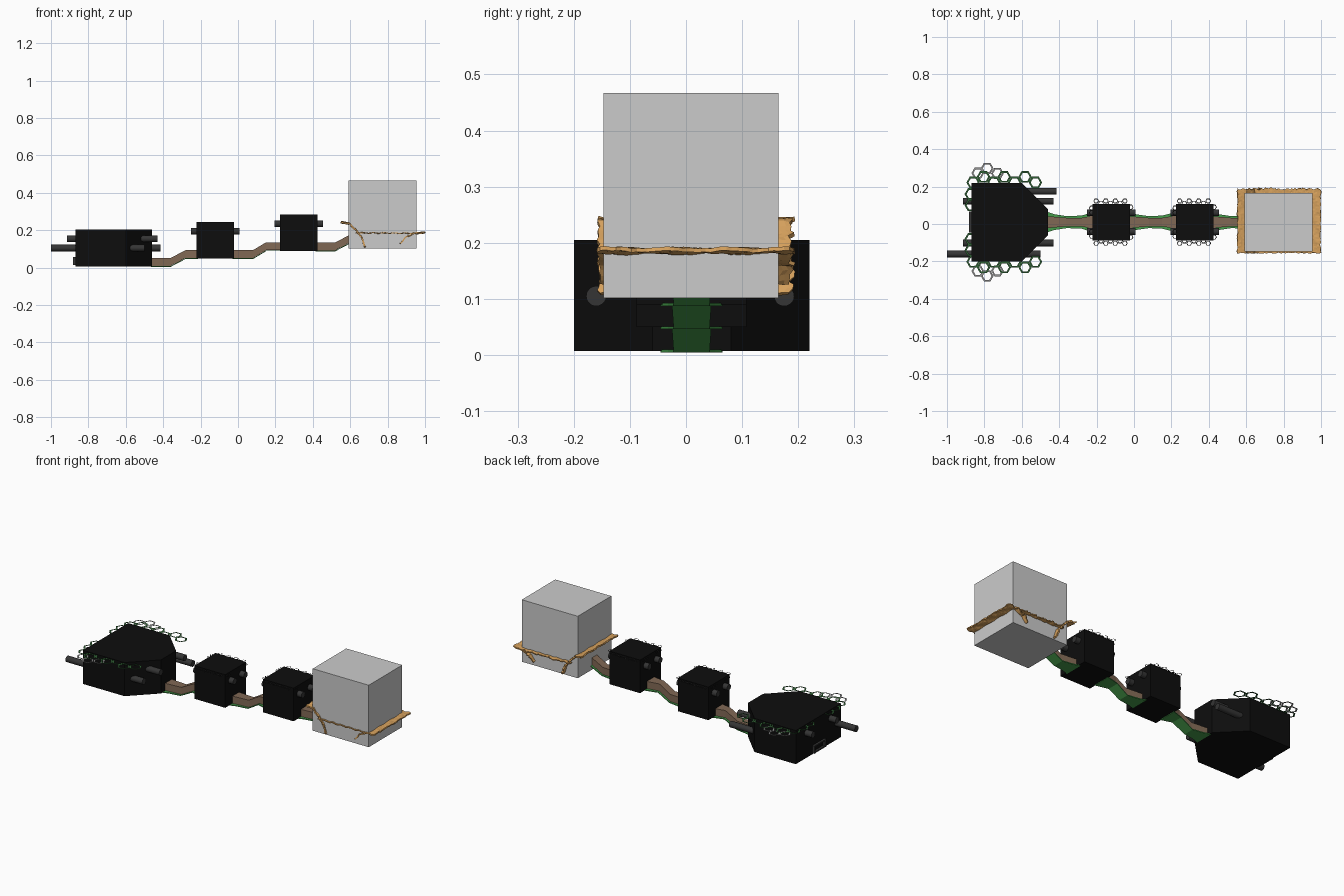
import bpy, bmesh, math, random
from mathutils import Vector

if "Cube" in bpy.data.objects:
    bpy.data.objects.remove(bpy.data.objects["Cube"])

random.seed(4)
CY = 0.01  # symmetry line of the chain


def mat(name, rgb):
    m = bpy.data.materials.new(name)
    m.diffuse_color = (*rgb, 1)
    m.use_nodes = True
    m.node_tree.nodes["Principled BSDF"].inputs["Base Color"].default_value = m.diffuse_color
    return m


BLACK = mat("black", (0.004, 0.004, 0.004))
DARK = mat("dark_grey", (0.035, 0.035, 0.035))
BROWN = mat("brown", (0.22, 0.14, 0.09))
GREEN = mat("green", (0.06, 0.33, 0.07))
HEXGREEN = mat("dark_green", (0.03, 0.12, 0.035))
HEXGREY = mat("mid_grey", (0.3, 0.3, 0.3))
WOOD = mat("wood", (0.68, 0.36, 0.11))


def make(name, verts, faces, m=None):
    bm = bmesh.new()
    vs = [bm.verts.new(v) for v in verts]
    for f in faces:
        bm.faces.new([vs[i] for i in f])
    bmesh.ops.recalc_face_normals(bm, faces=bm.faces)
    me = bpy.data.meshes.new(name)
    bm.to_mesh(me)
    bm.free()
    ob = bpy.data.objects.new(name, me)
    bpy.context.collection.objects.link(ob)
    if m:
        me.materials.append(m)
    return ob


def prism(name, outline, z0, z1, m=None):
    n = len(outline)
    v = [(x, y, z) for z in (z0, z1) for x, y in outline]
    f = [list(range(n)), list(range(n, 2 * n))]
    f += [[i, (i + 1) % n, n + (i + 1) % n, n + i] for i in range(n)]
    return make(name, v, f, m)


def box(name, x0, x1, y0, y1, z0, z1, m=None):
    return prism(name, [(x0, y0), (x1, y0), (x1, y1), (x0, y1)], z0, z1, m)


def rod(name, x0, x1, y, z, r=0.018):
    bpy.ops.mesh.primitive_cylinder_add(vertices=20, radius=r, depth=x1 - x0,
                                        location=((x0 + x1) / 2, y, z),
                                        rotation=(0, math.pi / 2, 0))
    ob = bpy.context.object
    ob.name = name
    ob.data.materials.append(DARK)
    bpy.ops.object.shade_smooth_by_angle()


def hex_rings(name, centres, r, z, m, inner=0.7):
    # flat six-sided rings merged into one object
    v, f = [], []
    for cx, cy in centres:
        b = len(v)
        for rad in (r, r * inner):
            for k in range(6):
                a = k * math.pi / 3
                v.append((cx + rad * math.cos(a), cy + rad * math.sin(a), z))
        f += [[b + k, b + (k + 1) % 6, b + 6 + (k + 1) % 6, b + 6 + k] for k in range(6)]
    make(name, v, f, m)


def ribbon(name, path, widths, half_t, m):
    # rectangular section swept along an x-z path
    v, f = [], []
    for (x, z), w in zip(path, widths):
        v += [(x, CY - w, z - half_t), (x, CY + w, z - half_t),
              (x, CY + w, z + half_t), (x, CY - w, z + half_t)]
    n = len(path)
    for i in range(n - 1):
        for k in range(4):
            a, b = i * 4 + k, i * 4 + (k + 1) % 4
            f.append([a, b, b + 4, a + 4])
    f += [[0, 1, 2, 3], [4 * n - 4 + k for k in range(4)]]
    make(name, v, f, m)


# main body, wedge narrowing towards the chain
prism("main_body", [(-0.87, -0.2), (-0.6, -0.2), (-0.46, -0.06),
                    (-0.46, 0.08), (-0.6, 0.22), (-0.87, 0.22)], 0.007, 0.205, BLACK)

# rods through the main body
rod("long_rod_front", -1.0, -0.5, -0.16, 0.105)
rod("long_rod_back", -0.7, -0.415, 0.175, 0.105)
for s in (-1, 1):
    rod("upper_rod", -0.915, -0.43, CY + 0.112 * s, 0.155)

# rectangular socket frame on the end face
for s in (-1, 1):
    box("socket_side", -0.883, -0.87, CY + 0.05 * s - 0.006, CY + 0.05 * s + 0.006, 0.013, 0.058, DARK)
for z in (0.013, 0.05):
    box("socket_rail", -0.882, -0.87, CY - 0.05, CY + 0.05, z, z + 0.008, DARK)

# honeycomb fringe around the main body
green, grey = [], []
for s in (-1, 1):
    for i in range(7):
        green.append((-0.86 + i * 0.0555, CY + s * (0.212 if i % 2 == 0 else 0.242)))
    green += [(-0.87, CY + s * d) for d in (0.15, 0.09)]
    grey += [(-0.835, CY + s * 0.262), (-0.78, CY + s * 0.268), (-0.785, CY + s * 0.262)][:1]
    grey += [(-0.785, CY + s * 0.288), (-0.73, CY + s * 0.26)]
hex_rings("green_honeycomb", green, 0.036, 0.2, HEXGREEN)
hex_rings("grey_honeycomb", grey, 0.034, 0.198, HEXGREY)

# two cubic modules with rods and small rings
for i, (x0, z0) in enumerate(((-0.222, 0.05), (0.224, 0.09))):
    x1, z1 = x0 + 0.2, z0 + 0.195
    box("module", x0, x1, CY - 0.098, CY + 0.098, z0, z1, BLACK)
    for s in (-1, 1):
        rod("module_rod", x0 - 0.03, x1 + 0.03, CY + 0.05 * s, z0 + 0.145)
    small = []
    for s in (-1, 1):
        for k in range(7):
            small.append((x0 + 0.02 + k * 0.0255, CY + s * (0.1 if k % 2 else 0.113)))
        small += [(x0 - 0.004, CY + s * d) for d in (0.05, 0.075)]
        small.append((x1 + 0.004, CY + s * 0.08))
    hex_rings("module_honeycomb", small, 0.015, z1 - 0.006, DARK)

# stepped brown links with green flared strips underneath
links = [[-0.465, -0.36, -0.28, -0.215],
         [-0.03, 0.08, 0.15, 0.23],
         [0.415, 0.52, 0.6, 0.63]]
for i, xs in enumerate(links):
    z = 0.031 + 0.0415 * i
    zs = [z, z, z + 0.042, z + 0.042]
    path = list(zip(xs, zs))
    ribbon("brown_link", path, [0.032, 0.023, 0.023, 0.036], 0.021, BROWN)
    w0 = 0.055
    gx = [xs[0], xs[0] + 0.04] + xs[1:]
    gz = [z, z] + zs[1:]
    ribbon("green_strip", [(x, h - 0.024) for x, h in zip(gx, gz)],
           [w0, 0.042, 0.032, 0.035, 0.055], 0.0025, GREEN)

# large end block
box("end_block", 0.59, 0.955, -0.147, 0.165, 0.102, 0.467)


def sheet(name, profile, thick):
    # thin ragged sheet following an x-z profile across y
    pts = []
    for (xa, za), (xb, zb) in zip(profile, profile[1:]):
        n = max(2, round(math.hypot(xb - xa, zb - za) / 0.009))
        pts += [(xa + (xb - xa) * k / n, za + (zb - za) * k / n) for k in range(n)]
    pts.append(profile[-1])
    rows, v, f = 36, [], []
    for i, (x, z) in enumerate(pts):
        lo = -0.155 + random.uniform(-0.004, 0.003)
        hi = 0.19 + random.uniform(-0.008, 0.004)
        for j in range(rows + 1):
            y = lo + (hi - lo) * j / rows
            dx = random.uniform(-0.003, 0.003) if i in (0, len(pts) - 1) else 0
            v.append((x + dx, y, z + 0.002 * math.sin(60 * y + i) + random.uniform(-0.0012, 0.0012)))
    for i in range(len(pts) - 1):
        for j in range(rows):
            a = i * (rows + 1) + j
            f.append([a, a + 1, a + rows + 2, a + rows + 1])
    ob = make(name, v, f, WOOD)
    md = ob.modifiers.new("thickness", "SOLIDIFY")
    md.thickness = thick
    md.offset = 0


# ragged bark collar round the end block
sheet("bark_middle", [(0.63, 0.186), (0.95, 0.184)], 0.005)
sheet("bark_left", [(0.552, 0.243), (0.597, 0.235), (0.63, 0.2), (0.66, 0.165), (0.68, 0.108)], 0.009)
sheet("bark_right", [(0.868, 0.13), (0.895, 0.16), (0.935, 0.182), (0.998, 0.188)], 0.007)
